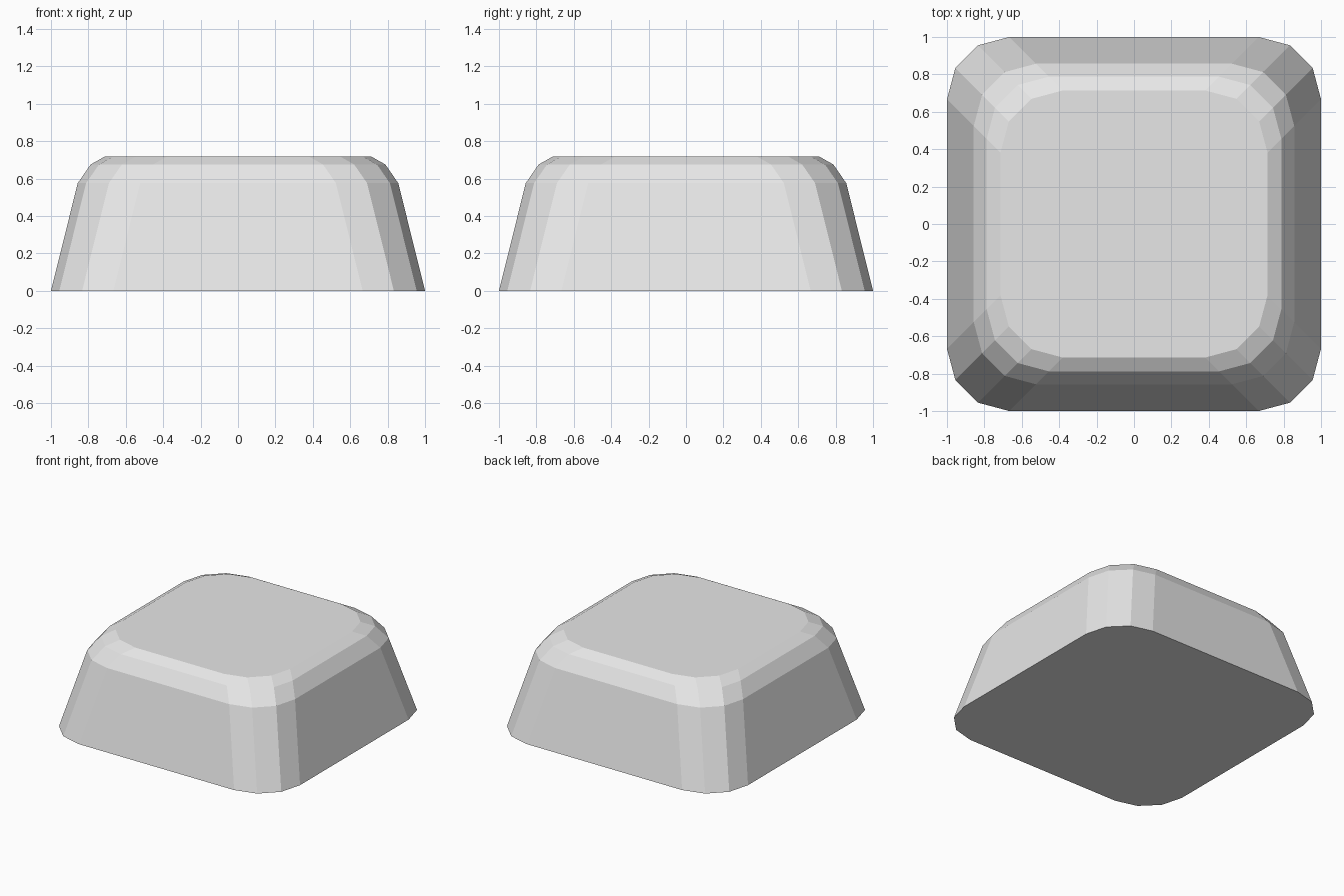
import bpy
import bmesh
from math import cos, sin, radians

cube = bpy.data.objects.get("Cube")
if cube:
    bpy.data.objects.remove(cube, do_unlink=True)

# Plain light grey
grey = bpy.data.materials.new("light_grey")
grey.use_nodes = True
colour = (0.8, 0.8, 0.8, 1)
grey.diffuse_color = colour
grey.node_tree.nodes["Principled BSDF"].inputs["Base Color"].default_value = colour

RADIUS = 1 / 3   # same corner radius on every layer
SEGMENTS = 3
# (half width, height) of each layer, from the base to the rounded top edge
LAYERS = [(1.0, 0.0), (0.857, 0.575), (0.788, 0.675), (0.714, 0.717)]


def rounded_square(bm, half, z):
    """Add a ring of vertices around a square with rounded corners."""
    inner = half - RADIUS
    ring = []
    for corner, (sx, sy) in enumerate([(1, 1), (-1, 1), (-1, -1), (1, -1)]):
        for step in range(SEGMENTS + 1):
            a = radians(90 * (corner + step / SEGMENTS))
            ring.append(bm.verts.new((sx * inner + RADIUS * cos(a),
                                      sy * inner + RADIUS * sin(a), z)))
    return ring


# Tapered cap body, closed above and below
bm = bmesh.new()
rings = [rounded_square(bm, half, z) for half, z in LAYERS]
for low, high in zip(rings, rings[1:]):
    for i in range(len(low)):
        j = (i + 1) % len(low)
        bm.faces.new((low[i], low[j], high[j], high[i]))
bm.faces.new(rings[-1])
bm.faces.new(reversed(rings[0]))
mesh = bpy.data.meshes.new("tapered_cap")
bm.to_mesh(mesh)
bm.free()
mesh.materials.append(grey)
cap = bpy.data.objects.new("tapered_cap", mesh)
bpy.context.collection.objects.link(cap)
